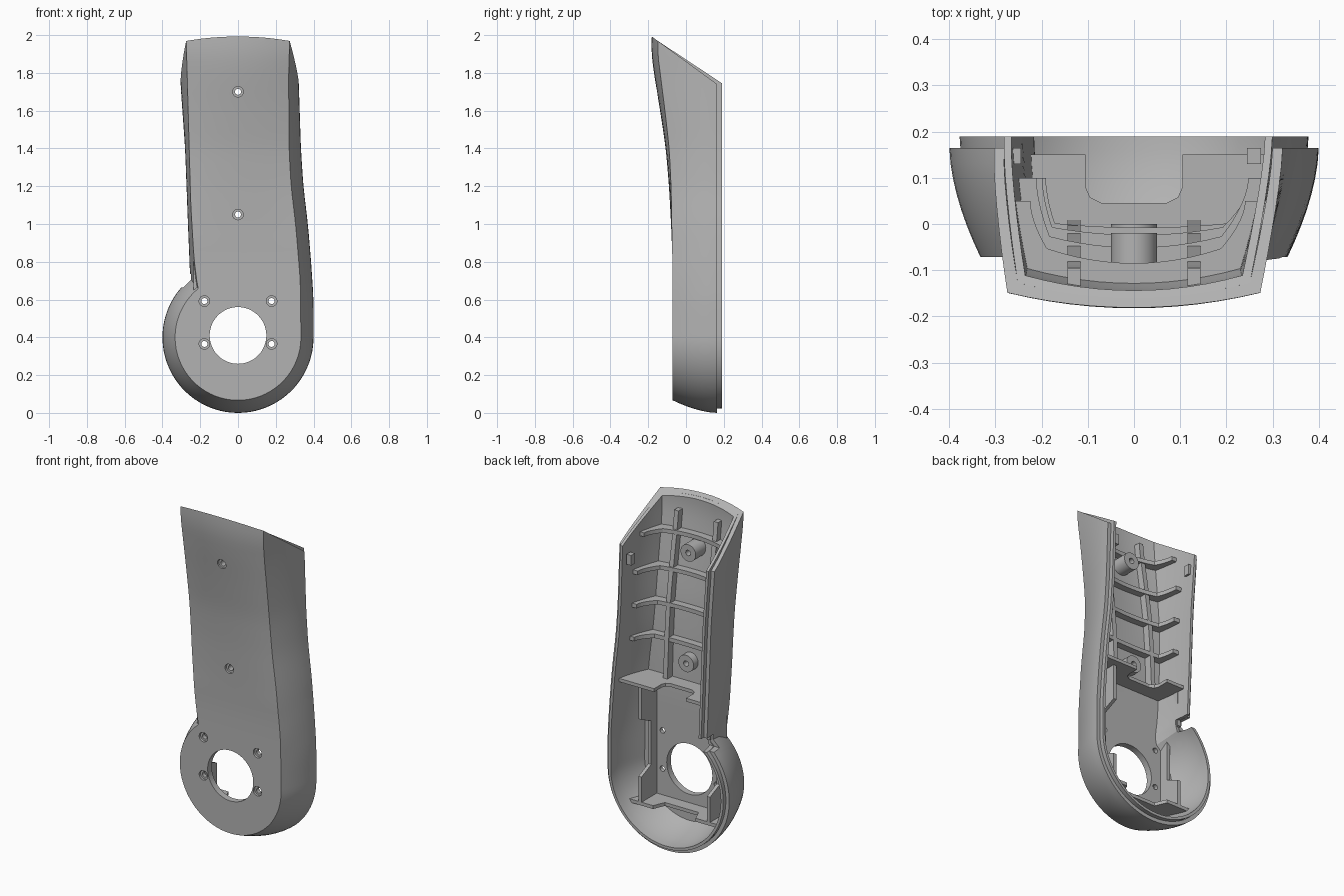
import bpy, bmesh, math
from mathutils import Vector

if "Cube" in bpy.data.objects:
    bpy.data.objects.remove(bpy.data.objects["Cube"], do_unlink=True)

grey = bpy.data.materials.new("plain grey")
grey.use_nodes = True
COLOR = (0.45, 0.45, 0.45, 1)
grey.diffuse_color = COLOR
grey.node_tree.nodes["Principled BSDF"].inputs["Base Color"].default_value = COLOR


def finish(name, bm):
    bmesh.ops.remove_doubles(bm, verts=bm.verts, dist=1e-5)
    bmesh.ops.recalc_face_normals(bm, faces=bm.faces)
    mesh = bpy.data.meshes.new(name)
    bm.to_mesh(mesh)
    bm.free()
    mesh.materials.append(grey)
    ob = bpy.data.objects.new(name, mesh)
    bpy.context.collection.objects.link(ob)
    return ob


def smooth(ob):
    bpy.ops.object.select_all(action='DESELECT')
    ob.select_set(True)
    bpy.context.view_layer.objects.active = ob
    bpy.ops.object.shade_smooth_by_angle(angle=math.radians(30))


def loft(bm, rings):
    rows = [[bm.verts.new(p) for p in r] for r in rings]
    n = len(rows[0])
    for a, b in zip(rows, rows[1:]):
        for i in range(n):
            j = (i + 1) % n
            bm.faces.new((a[i], a[j], b[j], b[i]))
    return rows


def prism(name, pts, axis, a, b):
    """Extrude a flat outline along one axis from a to b."""
    def place(p, h):
        q = list(p)
        q.insert("xyz".index(axis), h)
        return q
    bm = bmesh.new()
    rows = loft(bm, [[place(p, h) for p in pts] for h in (a, b)])
    for r in rows:
        bm.faces.new(r)
    return finish(name, bm)


def turn(bm, profile, x, z, closed=False, n=40):
    """Revolve (radius, y) points about an axis along y."""
    rings = []
    for k in range(n + 1):
        c, s = math.cos(math.tau * k / n), math.sin(math.tau * k / n)
        rings.append([(x + r * c, y, z + r * s) for r, y in profile])
    rows = [[bm.verts.new(p) for p in r] for r in rings]
    m = len(profile)
    for a, b in zip(rows, rows[1:]):
        for i in range(m if closed else m - 1):
            j = (i + 1) % m
            bm.faces.new((a[i], a[j], b[j], b[i]))


# Outline curves: height -> half width or depth
RIGHT_BACK = [(.4, .4), (.6, .4), (.8, .387), (1, .37), (1.2, .346), (1.4, .333), (1.8, .32), (2.1, .31)]
RIGHT_FRONT = [(.4, .333), (.7, .33), (1, .305), (1.2, .281), (1.4, .27), (1.8, .268), (2.1, .278)]
LEFT_BACK = [(.71, .253), (1, .265), (1.4, .28), (1.75, .305), (2.1, .307)]
LEFT_FRONT = [(.66, .212), (.8, .232), (1.1, .25), (1.75, .268), (2.1, .278)]
FRONT_Y = [(.8, -.071), (1, -.079), (1.2, -.09), (1.4, -.107), (1.6, -.137), (1.8, -.17), (1.92, -.185), (2.1, -.175)]


def lerp_table(tab, z):
    if z <= tab[0][0]:
        return tab[0][1]
    for (z0, v0), (z1, v1) in zip(tab, tab[1:]):
        if z <= z1:
            return v0 + (v1 - v0) * (z - z0) / (z1 - z0)
    return tab[-1][1]


def curve(tab, z):
    return sum(lerp_table(tab, z + k * .02) for k in range(-3, 4)) / 7


def section(zb, zf, d, yb, th=None, sides=7, across=12):
    """U-shaped run of points: one back rim, round the front, other back rim."""
    yf = curve(FRONT_Y, zf) + d
    crown = .033 * min(max((zf - .9) / .9, 0), 1)

    def wall(sign, back, front):
        if th is not None and (sign < 0 or th < 0):
            xb, xf = (.4 - d) * math.cos(th), (.333 - d) * math.cos(th)
        else:
            xb, xf = curve(back, zb) - d, curve(front, zf) - d
        out = []
        for k in range(sides + 1):
            t = k / sides
            s = t ** 1.7
            out.append(Vector((sign * (xb + (xf - xb) * s), yb + (yf + crown - yb) * t, zb + (zf - zb) * s)))
        return out
    lw, rw = wall(-1, LEFT_BACK, LEFT_FRONT), wall(1, RIGHT_BACK, RIGHT_FRONT)
    mid = []
    for k in range(1, across):
        u = k / across
        p = lw[-1].lerp(rw[-1], u)
        p.y = yf + crown * (2 * u - 1) ** 2
        mid.append(p)
    return lw + mid + rw[::-1]


KINK = math.radians(50.8)


def level(f, d, yb):
    """f runs 0..1 round the bottom disc and 1..2 up the arm."""
    th = -math.pi / 2 + min(f, 1) * (math.pi / 2 + KINK)
    zb, zf = .4 + (.4 - d) * math.sin(th), .4 + (.333 - d) * math.sin(th)
    if f <= 1:
        return section(zb, zf, d, yb, th)
    g = f - 1
    return section(zb + (2.15 - zb) * g, zf + (2.15 - zf) * g, d, yb)


def shell(name, d0, d1, yb, slope, ztop):
    bm = bmesh.new()
    fs = [k / 32 for k in range(33)] + [1 + k / 36 for k in range(1, 37)]
    loft(bm, [level(f, d0, yb) + level(f, d1, yb)[::-1] for f in fs])
    bmesh.ops.remove_doubles(bm, verts=bm.verts, dist=1e-5)
    bmesh.ops.bisect_plane(bm, geom=bm.verts[:] + bm.edges[:] + bm.faces[:], dist=1e-6,
                           plane_co=(0, .165, ztop), plane_no=(0, slope, 1), clear_outer=True)
    bmesh.ops.holes_fill(bm, edges=[e for e in bm.edges if e.is_boundary], sides=0)
    return finish(name, bm)


# Outer housing and the thinner lip inside it
housing = shell("outer_housing", 0, .022, .165, .73, 1.74)
lip = shell("inner_lip", .022, .038, .19, .66, 1.762)

# Cutter: large opening, countersunk screw holes, cable gap
screws = [(0, 1.7), (0, 1.05)] + [(sx * .178, z) for sx in (-1, 1) for z in (.365, .592)]
bm = bmesh.new()
turn(bm, [(0, -.2), (.15, -.2), (.15, .1), (0, .1)], 0, .41, n=64)
for x, z in screws:
    y = curve(FRONT_Y, z)
    turn(bm, [(0, y - .06), (.028, y - .06), (.028, y + .014), (.016, y + .014), (.016, y + .1), (0, y + .1)], x, z, n=24)
box = bmesh.ops.create_cube(bm, size=1)["verts"]
for v in box:
    v.co = Vector((-.27 + v.co.x * .14, .17 + v.co.y * .14, .70 + v.co.z * .07))
cutter = finish("hole_cutter", bm)
cutter.hide_render = True
for ob in (housing, lip):
    mod = ob.modifiers.new("holes", 'BOOLEAN')
    mod.operation, mod.solver, mod.object = 'DIFFERENCE', 'EXACT', cutter
    bpy.context.view_layer.objects.active = ob
    bpy.ops.object.modifier_apply(modifier=mod.name)
    smooth(ob)
bpy.data.objects.remove(cutter, do_unlink=True)

# Cross ribs that follow the inside of the walls
for i, (z, yb) in enumerate([(1.16, .1), (1.36, .1), (1.56, .1), (1.77, .05)]):
    ring = section(z, z, .03, yb) + section(z, z, .08, yb)[::-1]
    prism(f"cross_rib_{i + 1}", [(p.x, p.y) for p in ring], 'z', z - .012, z + .012)

# Long ribs up the inside of the front
zs = [.93 + .96 * k / 16 for k in range(17)]
for side, sx in (("left", 1), ("right", -1)):
    line = [(curve(FRONT_Y, z) + .03, z) for z in zs] + [(curve(FRONT_Y, z) + .085, z) for z in zs[::-1]]
    prism(f"long_rib_{side}", line, 'x', sx * .13 - .014, sx * .13 + .014)
    # Motor pocket walls with a dropped middle, and rim clips
    wall = [(-.05, .2), (.11, .2), (.11, .36), (.02, .4), (.02, .66), (.11, .7), (.11, .93), (-.05, .93)]
    prism(f"pocket_wall_{side}", wall, 'x', sx * .225 - .01, sx * .225 + .01)
    prism(f"rim_clip_{side}", [(.13, 1.63), (.165, 1.63), (.165, 1.69), (.13, 1.69)], 'x', sx * .245, sx * .275)

# Shelf above the motor pocket, with a rounded notch
notch = [(.105, .15), (.105, .08), (.095, .058), (.07, .045)]
notch += [(-x, y) for x, y in notch[::-1]]
prism("pocket_shelf", [(p.x, p.y) for p in section(.92, .92, .03, .15)] + notch, 'z', .91, .93)

# Lower wall of the motor pocket
base = [(-.24, -.05), (.24, -.05), (.31, .11), (.14, .11), (.11, .04), (-.11, .04), (-.14, .11), (-.31, .11)]
prism("pocket_base", base, 'z', .19, .21)

# Hollow screw bosses
for name, z, top in (("upper_boss", 1.7, -.02), ("lower_boss", 1.05, 0)):
    y = curve(FRONT_Y, z) + .03
    bm = bmesh.new()
    turn(bm, [(.016, y), (.05, y), (.05, top), (.016, top)], 0, z, closed=True)
    smooth(finish(name, bm))
